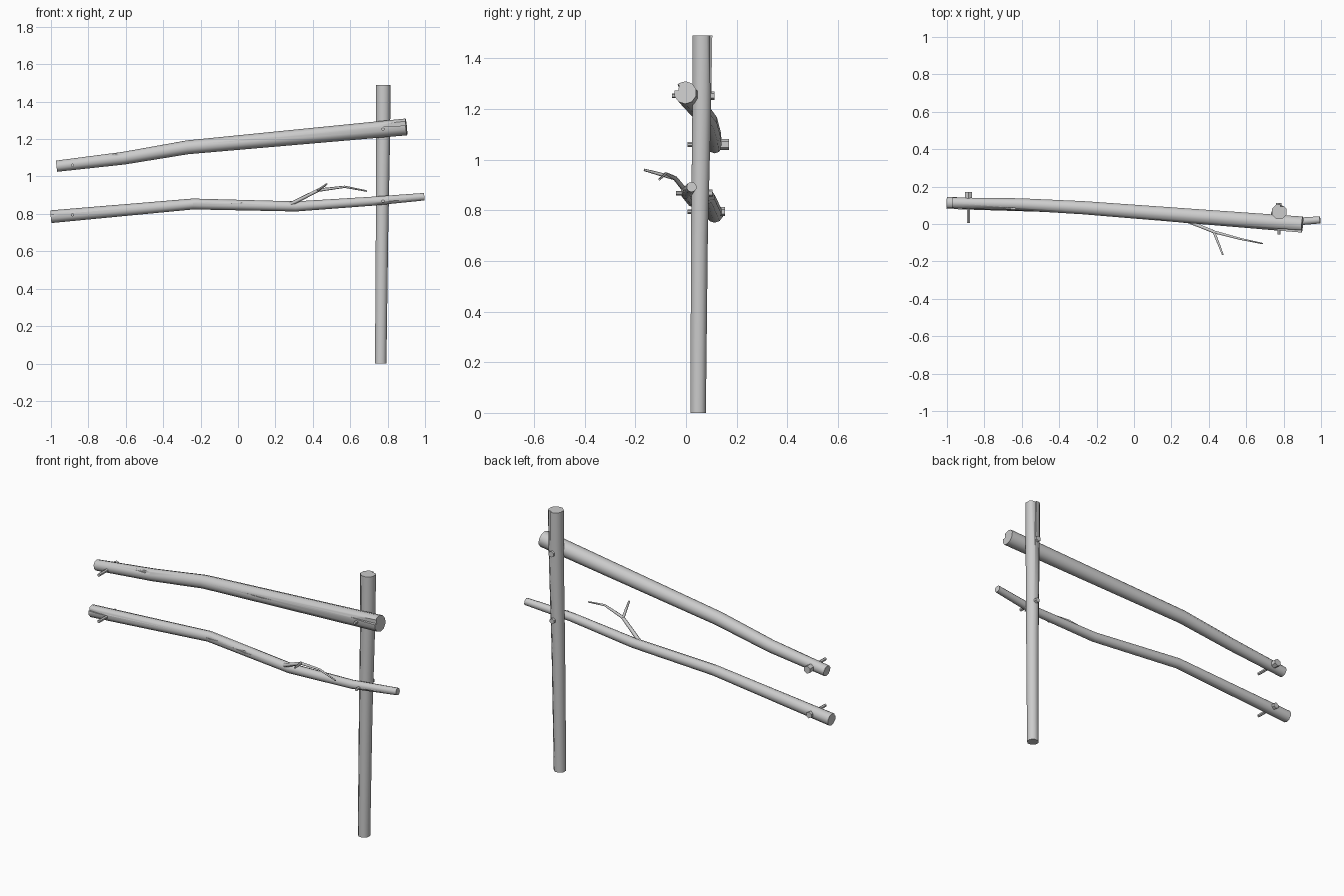
import bpy, bmesh, math
from mathutils import Vector

if "Cube" in bpy.data.objects:
    bpy.data.objects.remove(bpy.data.objects["Cube"], do_unlink=True)

wood = bpy.data.materials.new("grey_wood")
wood.use_nodes = True
wood.diffuse_color = (0.6, 0.6, 0.6, 1)
wood.node_tree.nodes["Principled BSDF"].inputs["Base Color"].default_value = (0.6, 0.6, 0.6, 1)


def tube(name, path, sides=10):
    """Closed tube through (x, y, z, radius) stations."""
    pts = [Vector(p[:3]) for p in path]
    bm = bmesh.new()
    rings = []
    for i, c in enumerate(pts):
        t = (pts[min(i + 1, len(pts) - 1)] - pts[max(i - 1, 0)]).normalized()
        ref = Vector((0, 1, 0)) if abs(t.z) > 0.9 else Vector((0, 0, 1))
        u = t.cross(ref).normalized()
        v = u.cross(t)
        ring = []
        for k in range(sides):
            a = math.tau * (k + 0.5) / sides
            ring.append(bm.verts.new(c + (u * math.cos(a) + v * math.sin(a)) * path[i][3]))
        rings.append(ring)
    for r0, r1 in zip(rings, rings[1:]):
        for k in range(sides):
            n = (k + 1) % sides
            bm.faces.new((r0[k], r0[n], r1[n], r1[k]))
    bm.faces.new(rings[0])
    bm.faces.new(rings[-1])
    bmesh.ops.recalc_face_normals(bm, faces=bm.faces)
    mesh = bpy.data.meshes.new(name)
    bm.to_mesh(mesh)
    bm.free()
    mesh.materials.append(wood)
    obj = bpy.data.objects.new(name, mesh)
    bpy.context.collection.objects.link(obj)
    return obj


def select(obj):
    bpy.ops.object.select_all(action='DESELECT')
    obj.select_set(True)
    bpy.context.view_layer.objects.active = obj


def smooth(obj):
    select(obj)
    bpy.ops.object.shade_smooth_by_angle(angle=math.radians(46))


def chip(obj, start, end, r, open_end=False):
    """Carve a slim splinter; open_end keeps it wide at the start."""
    a, b = Vector(start), Vector(end)
    m = (a + b) / 2
    cutter = tube("splinter_cutter", [(*a, r if open_end else 0.001),
                                      (*m, r * 0.7 if open_end else r), (*b, 0.001)], 4)
    cutter.hide_render = True
    mod = obj.modifiers.new("chip", 'BOOLEAN')
    mod.operation = 'DIFFERENCE'
    mod.solver = 'EXACT'
    mod.object = cutter
    select(obj)
    bpy.ops.object.modifier_apply(modifier=mod.name)
    bpy.data.objects.remove(cutter, do_unlink=True)


# Upright post with a split near its top
post = tube("post", [(0.763, 0.048, 0, 0.033), (0.77, 0.053, 0.7, 0.036),
                     (0.776, 0.062, 1.2, 0.04), (0.777, 0.065, 1.49, 0.042)], 8)
chip(post, (0.795, 0.105, 1.51), (0.79, 0.1, 1.18), 0.016, True)

# Upper rail
upper = tube("upper_rail", [(-0.97, 0.113, 1.055, 0.03), (-0.61, 0.105, 1.098, 0.034),
                            (-0.27, 0.087, 1.156, 0.037), (0.9, -0.003, 1.265, 0.045)])
chip(upper, (-0.04, 0.03, 1.192), (0.3, 0.0, 1.219), 0.01)
chip(upper, (-0.72, 0.082, 1.108), (-0.58, 0.075, 1.128), 0.012)
chip(upper, (0.93, -0.042, 1.287), (0.7, -0.03, 1.268), 0.018, True)

# Lower rail
lower = tube("lower_rail", [(-1.0, 0.113, 0.785, 0.034), (-0.24, 0.085, 0.853, 0.029),
                            (0.31, 0.028, 0.84, 0.027), (0.72, 0.002, 0.868, 0.024),
                            (0.995, 0.022, 0.892, 0.02)])
chip(lower, (-0.3, 0.057, 0.858), (-0.12, 0.045, 0.866), 0.009)
chip(lower, (-0.06, 0.039, 0.855), (0.1, 0.02, 0.853), 0.008)
chip(lower, (-1.02, 0.082, 0.805), (-0.87, 0.075, 0.803), 0.013, True)
chip(lower, (0.77, -0.018, 0.869), (0.95, -0.002, 0.882), 0.006)

for part in (post, upper, lower):
    smooth(part)

# Pegs through the rails: slim shaft and square-ish head at the back
pegs = [("upper_end_peg", -0.885, 1.06, 0.005, 0.137, 0.17, 0.022),
        ("lower_end_peg", -0.885, 0.795, 0.005, 0.127, 0.155, 0.018),
        ("upper_post_peg", 0.775, 1.253, -0.055, 0.085, 0.112, 0.017),
        ("lower_post_peg", 0.775, 0.868, -0.04, 0.08, 0.105, 0.015)]
for name, x, z, front, head, back, r in pegs:
    tube(name + "_shaft", [(x, front, z, 0.009), (x, head, z, 0.009)], 6)
    tube(name + "_head", [(x, head, z, r), (x, back, z, r)], 6)

# Forked twig on the lower rail
twig = tube("long_twig", [(0.28, 0.018, 0.852, 0.011), (0.43, -0.043, 0.927, 0.009),
                          (0.57, -0.08, 0.945, 0.006), (0.69, -0.105, 0.922, 0.004)], 6)
fork = tube("short_twig", [(0.425, -0.038, 0.925, 0.008), (0.45, -0.1, 0.942, 0.007),
                           (0.475, -0.165, 0.96, 0.005)], 6)
for part in (twig, fork):
    select(part)
    bpy.ops.object.shade_smooth_by_angle(angle=math.radians(65))
